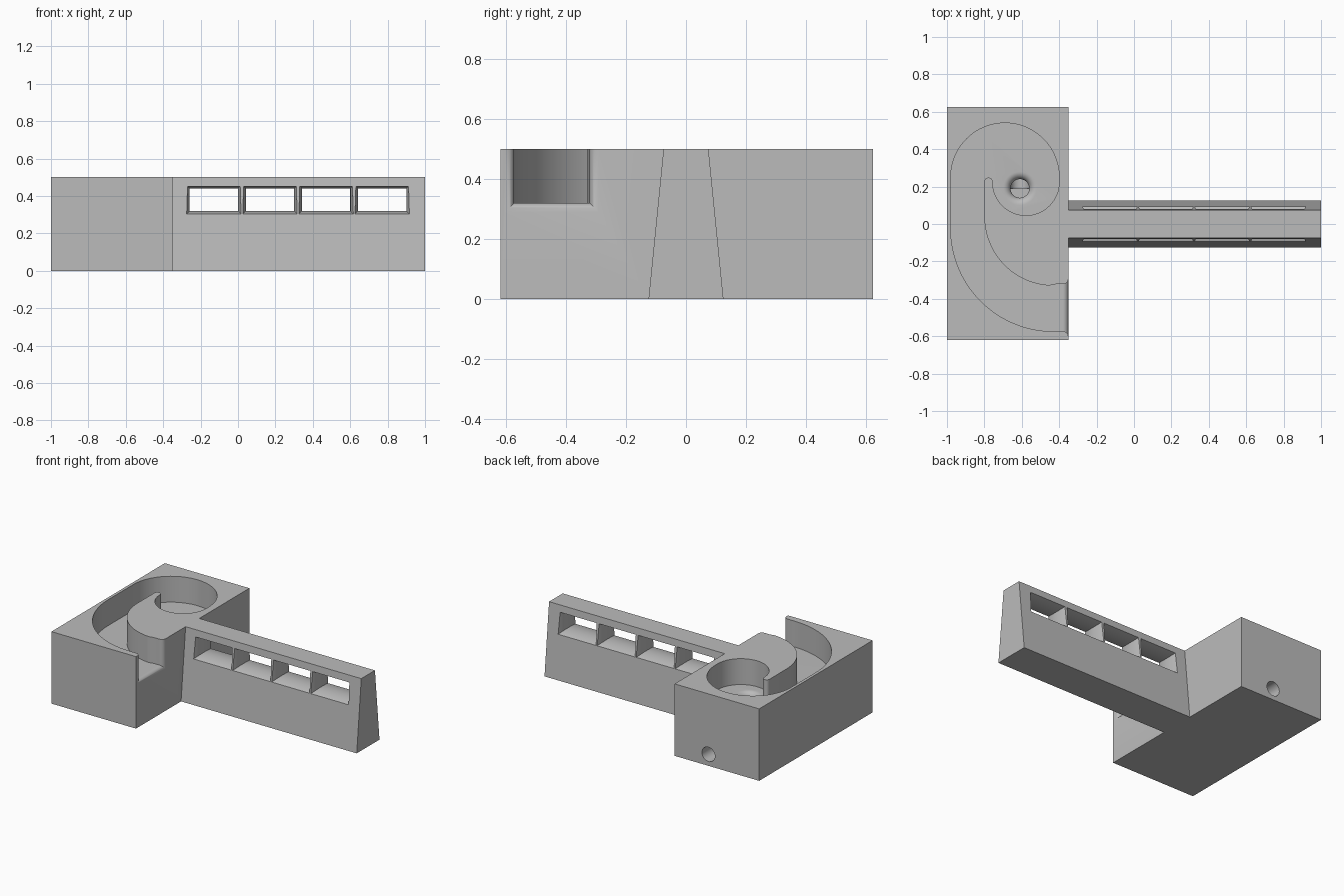
import bpy, bmesh, math
from math import sin, cos, pi, radians, sqrt

if "Cube" in bpy.data.objects:
    bpy.data.objects.remove(bpy.data.objects["Cube"], do_unlink=True)

grey = bpy.data.materials.new("plain grey")
grey.use_nodes = True
grey.diffuse_color = (0.5, 0.5, 0.5, 1)
grey.node_tree.nodes["Principled BSDF"].inputs["Base Color"].default_value = (0.5, 0.5, 0.5, 1)


def loft(name, rings):
    """Closed solid skinned through matching rings of points."""
    bm = bmesh.new()
    loops = [[bm.verts.new(p) for p in ring] for ring in rings]
    n = len(loops[0])
    for a, b in zip(loops, loops[1:]):
        for i in range(n):
            j = (i + 1) % n
            bm.faces.new((a[i], a[j], b[j], b[i]))
    bm.faces.new(loops[0])
    bm.faces.new(loops[-1])
    bmesh.ops.recalc_face_normals(bm, faces=bm.faces)
    mesh = bpy.data.meshes.new(name)
    bm.to_mesh(mesh)
    bm.free()
    mesh.materials.append(grey)
    obj = bpy.data.objects.new(name, mesh)
    bpy.context.collection.objects.link(obj)
    return obj


def rect(a0, a1, b0, b1, place):
    return [place(a, b) for a, b in ((a0, b0), (a1, b0), (a1, b1), (a0, b1))]


def arc(cx, cy, r, start, end, steps=24):
    angles = [radians(start + (end - start) * i / steps) for i in range(steps + 1)]
    return [(cx + r * cos(t), cy + r * sin(t)) for t in angles]


def combine(target, tool, operation):
    mod = target.modifiers.new(tool.name, 'BOOLEAN')
    mod.operation, mod.solver, mod.object = operation, 'EXACT', tool
    bpy.context.view_layer.objects.active = target
    bpy.ops.object.modifier_apply(modifier=mod.name)
    bpy.data.objects.remove(tool, do_unlink=True)


# Tapered wall, running a little way into the block
body = loft("track_block_with_wall", [
    rect(-0.62, 0.625, 0, 0.5, lambda y, z, x=x: (x, y, z)) for x in (-1, -0.35)])
wall = loft("tapered_wall", [
    [(x, -0.125, 0), (x, 0.125, 0), (x, 0.075, 0.5), (x, -0.075, 0.5)] for x in (-0.4, 1)])
combine(body, wall, 'UNION')

# Four windows, narrowest in the middle of the wall
for k in range(4):
    left = -0.258 + 0.3 * k
    rings = []
    for i in range(-12, 13):
        y = 0.11 * i / 12
        o = 0.015 * (y / 0.09) ** 2
        rings.append(rect(left - o, left + 0.258 + o, 0.32 - o, 0.44 + o,
                          lambda x, z, y=y: (x, y, z)))
    combine(body, loft("window_cutter", rings), 'DIFFERENCE')

# Curling channel with a round bowl at its inner end
floor = 0.32
outline = (arc(-0.69, 0.25, 0.29, 180, 0, 40)
           + arc(-0.578, 0.224, 0.178, 0, -180, 32)
           + arc(-0.778, 0.226, 0.022, 0, 180, 10)
           + arc(-0.43, 0.04, 0.37, 180, 270)[:-1]
           + [(-0.42, -0.322), (-0.3, -0.322), (-0.3, -0.574)]
           + arc(-0.43, -0.024, 0.55, 270, 180, 32))
channel = loft("channel_cutter", [[(x, y, z) for x, y in outline] for z in (floor, 0.6)])
combine(body, channel, 'DIFFERENCE')

# Rounded lip where the channel leaves the block
rings = []
for i in range(10):
    t = min(i / 8, 1)
    x = -0.38 + 0.03 * t if i < 9 else -0.3
    o = 0.03 * (1 - sqrt(1 - t * t))
    rings.append(rect(-0.574 - o, -0.322 + o, floor - o, 0.6,
                      lambda y, z, x=x: (x, y, z)))
combine(body, loft("lip_cutter", rings), 'DIFFERENCE')

# Drain: rounded mouth in the bowl, then a bore out through the back
profile = [(0.05, 0.08)]
for i in range(9):
    a = pi / 2 * i / 8
    profile.append((0.05 + 0.04 * (1 - cos(a)), floor - 0.04 + 0.04 * sin(a)))
profile.append((0.09, floor + 0.05))
ring = arc(0, 0, 1, 0, 348.75, 31)
mouth = loft("drain_cutter", [[(-0.61 + r * c, 0.19 + r * s, z) for c, s in ring]
                              for r, z in profile])
combine(body, mouth, 'DIFFERENCE')
bore = loft("bore_cutter", [[(-0.61 + 0.05 * c, y, 0.08 + 0.05 * s) for c, s in ring]
                            for y in (0.19, 0.7)])
combine(body, bore, 'DIFFERENCE')

# Smooth curves, crisp corners
bpy.ops.object.select_all(action='DESELECT')
body.select_set(True)
bpy.context.view_layer.objects.active = body
bpy.ops.object.shade_smooth_by_angle(angle=radians(25))
